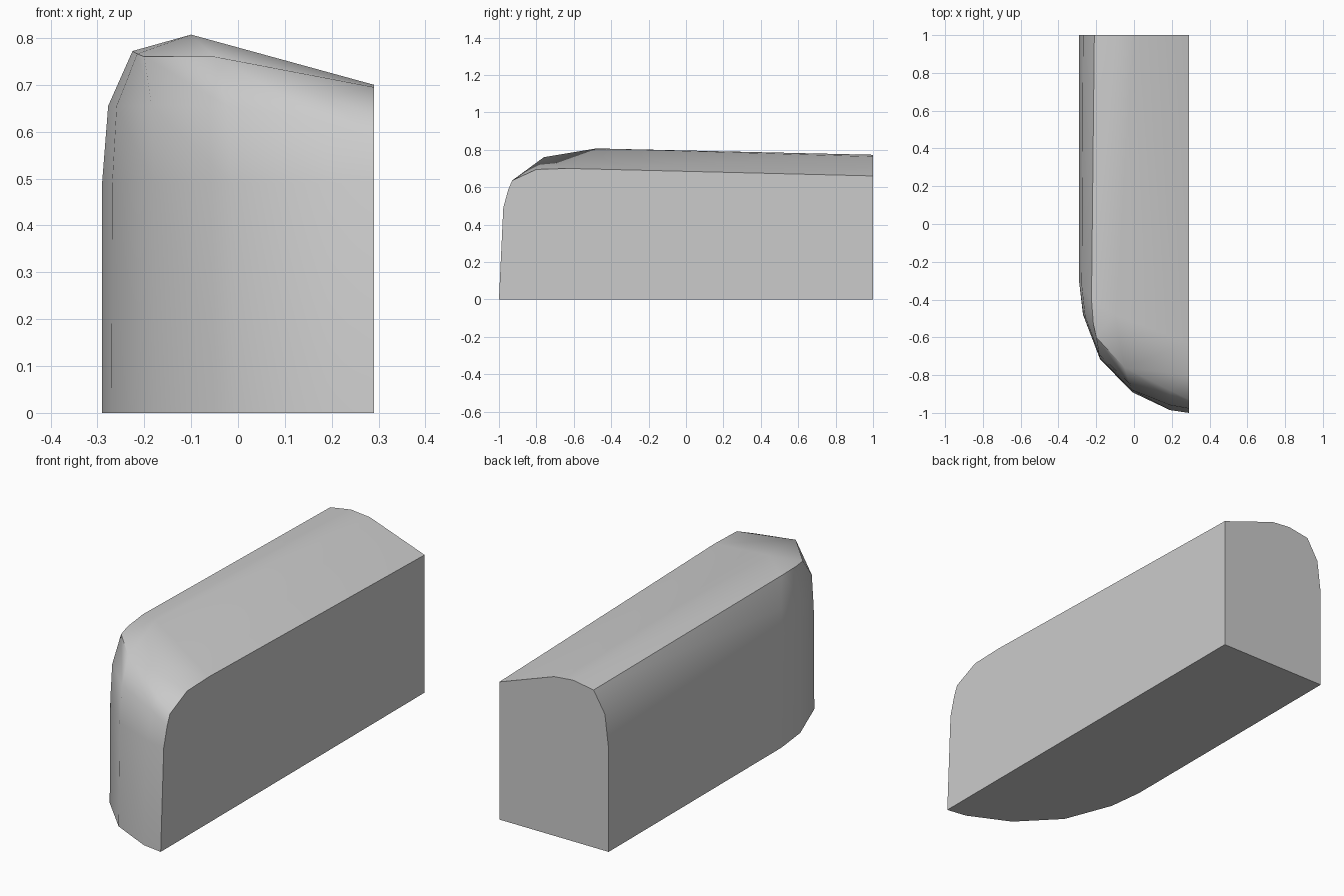
import bpy
import bmesh
import math
from mathutils import Vector

cube = bpy.data.objects.get("Cube")
if cube:
    bpy.data.objects.remove(cube, do_unlink=True)

# Plain grey material
grey = bpy.data.materials.new("light grey")
grey.use_nodes = True
colour = (0.6, 0.6, 0.6, 1)
grey.diffuse_color = colour
grey.node_tree.nodes["Principled BSDF"].inputs["Base Color"].default_value = colour

bm = bmesh.new()


def vert(x, y, z):
    return bm.verts.new((x, y, z))


# Plan outline at the floor, from the inner front corner around to the back
floor_outline = [(.29, -1), (.19, -.985), (-.01, -.89), (-.18, -.715),
                 (-.27, -.48), (-.29, -.31), (-.29, 1)]
# Upper shoulder line, matching the outline point by point
shoulder_line = [(.29, -.93, .635), (.19, -.88, .672), (-.05, -.76, .76),
                 (-.2, -.6, .76), (-.215, -.53, .766), (-.225, -.4, .772),
                 (-.21, 1, .755)]
# How far the wall has leaned towards the shoulder at two heights
lean_low = [.33, .25, .1, .05, .03, 0, 0]
lean_high = [.7, .6, .35, .22, .2, .2, .25]

# Wall rings
base, low, high, shoulder = [], [], [], []
for (x, y), s, a, b in zip(floor_outline, shoulder_line, lean_low, lean_high):
    foot, top = Vector((x, y, 0)), Vector(s)
    p, q = foot.lerp(top, a), foot.lerp(top, b)
    base.append(bm.verts.new(foot))
    low.append(vert(p.x, p.y, .49))
    high.append(vert(q.x, q.y, min(.655, top.z - .05)))
    shoulder.append(bm.verts.new(top))

rings = [base, low, high, shoulder]
for lower, upper in zip(rings, rings[1:]):
    for i in range(len(base) - 1):
        bm.faces.new((lower[i], lower[i + 1], upper[i + 1], upper[i]))

# Crowned top
inner_front = vert(.29, -.8, .695)
inner_mid = vert(.29, -.63, .7)
inner_back = vert(.29, 1, .66)
ridge_front = vert(-.1, -.48, .807)
ridge_back = vert(-.1, 1, .773)
crown_back = vert(0, 1, .763)
corner = vert(.29, 1, 0)
s = shoulder
top_faces = [
    (s[0], s[1], inner_front), (s[1], s[2], inner_front),
    (inner_front, s[2], inner_mid), (inner_mid, s[2], ridge_front),
    (s[2], s[3], ridge_front), (s[3], s[4], ridge_front),
    (s[4], s[5], ridge_front), (s[5], s[6], ridge_back, ridge_front),
    (inner_mid, ridge_front, crown_back), (inner_mid, crown_back, inner_back),
    (ridge_front, ridge_back, crown_back),
]
for f in top_faces:
    bm.faces.new(f)

# Flat inner side, flat back and underside
bm.faces.new([r[0] for r in rings] + [inner_front, inner_mid, inner_back, corner])
bm.faces.new([r[-1] for r in rings] + [ridge_back, crown_back, inner_back, corner])
bm.faces.new(base + [corner])

bmesh.ops.recalc_face_normals(bm, faces=bm.faces)
mesh = bpy.data.meshes.new("armrest")
bm.to_mesh(mesh)
bm.free()
mesh.materials.append(grey)
armrest = bpy.data.objects.new("armrest", mesh)
bpy.context.collection.objects.link(armrest)

# Soft shading with crisp flat sides
bpy.context.view_layer.objects.active = armrest
armrest.select_set(True)
bpy.ops.object.shade_smooth_by_angle(angle=math.radians(40))
